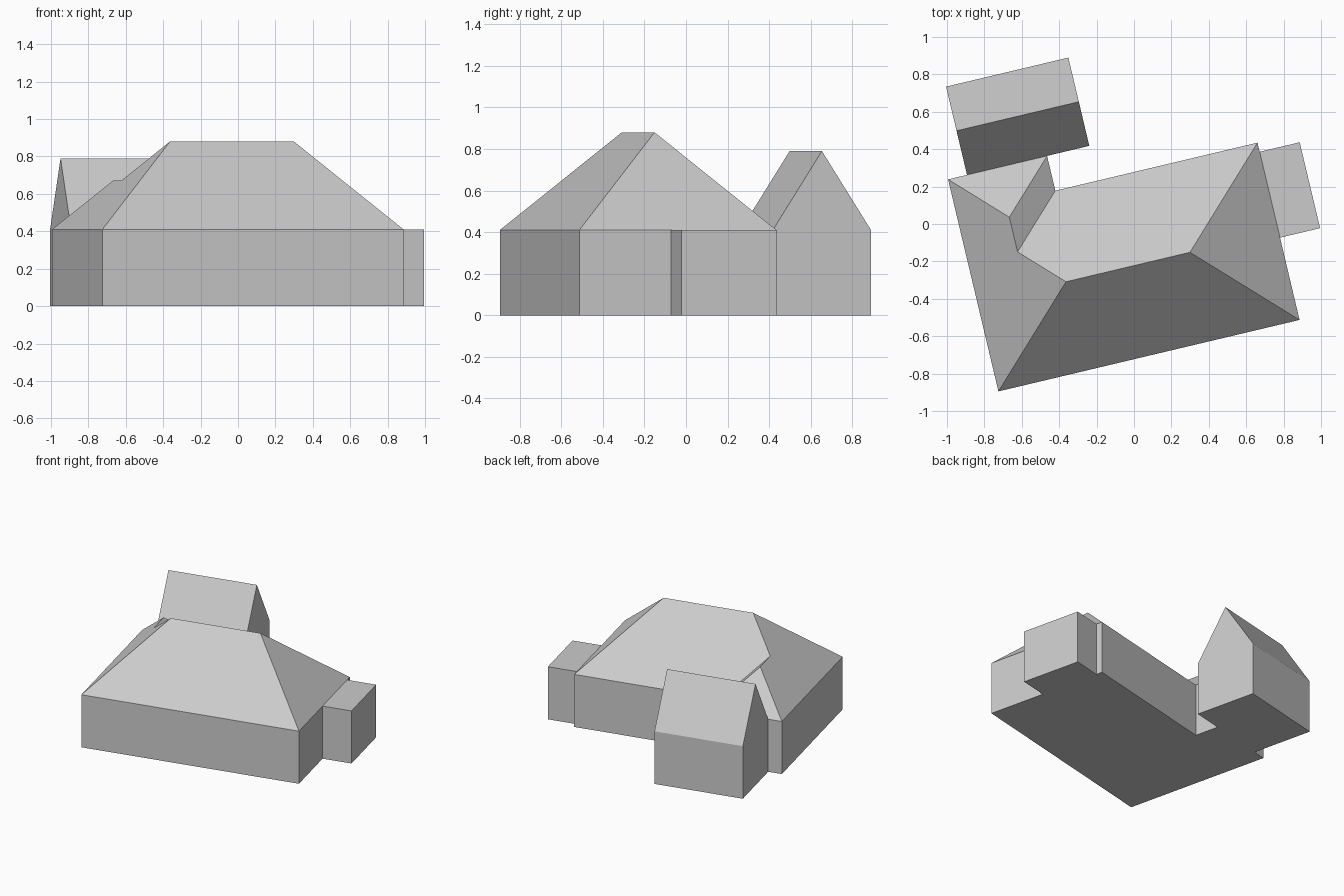
import bpy, math
from mathutils import Matrix, Vector

cube = bpy.data.objects.get("Cube")
if cube:
    bpy.data.objects.remove(cube, do_unlink=True)

# One plain grey for the whole building
grey = bpy.data.materials.new("light_grey")
grey.use_nodes = True
grey.diffuse_color = (0.6, 0.6, 0.6, 1)
grey.node_tree.nodes["Principled BSDF"].inputs["Base Color"].default_value = (0.6, 0.6, 0.6, 1)

EAVE = 0.41
# Building axes: origin at the front corner, turned about z
PLACE = Matrix.Translation((-0.725, -0.895, 0)) @ Matrix.Rotation(math.radians(13.35), 4, 'Z')


def building(name, plan, ridge, roof):
    """Walls over a plan, floor, and roof faces; indices past the plan are ridge points."""
    n = len(plan)
    verts = [(x, y, 0) for x, y in plan] + [(x, y, EAVE) for x, y in plan] + ridge
    faces = [list(range(n))[::-1]]
    faces += [[i, (i + 1) % n, n + (i + 1) % n, n + i] for i in range(n)]
    faces += [[n + i for i in f] for f in roof]
    mesh = bpy.data.meshes.new(name)
    mesh.from_pydata([PLACE @ Vector(v) for v in verts], [], faces)
    mesh.materials.append(grey)
    mesh.update()
    obj = bpy.data.objects.new(name, mesh)
    bpy.context.collection.objects.link(obj)
    return obj


def rect(x0, x1, y0, y1):
    return [(x0, y0), (x1, y0), (x1, y1), (x0, y1)]


# Main house: L-shaped plan with an equal-slope hipped roof
L, D, W, B = 1.655, 0.974, 0.544, 1.165   # length, depth, wing width, wing back
slope = 0.965
h, w = D / 2, W / 2                       # half spans
top, wing_top = EAVE + slope * h, EAVE + slope * w
building("main_house",
         [(0, 0), (L, 0), (L, D), (W, D), (W, B), (0, B)],
         [(h, h, top), (L - h, h, top), (w, D - w, wing_top), (w, B - w, wing_top)],
         [[0, 1, 7, 6],          # front slope
          [1, 2, 7],             # right hip
          [2, 3, 8, 6, 7],       # back slope
          [3, 4, 9, 8],          # wing inner slope
          [4, 5, 9],             # wing hip
          [5, 0, 6, 8, 9]])      # left slope

# Back outbuilding: gabled roof
x0, x1, y0, y1 = 0.104, 0.776, B, 1.65
mid = (y0 + y1) / 2
building("back_outbuilding", rect(x0, x1, y0, y1),
         [(x0, mid, 0.79), (x1, mid, 0.79)],
         [[0, 1, 5, 4], [2, 3, 4, 5], [1, 2, 5], [3, 0, 4]])

# Side annex: flat roof
building("side_annex", rect(L, 1.875, 0.452, 0.924), [], [[0, 1, 2, 3]])
